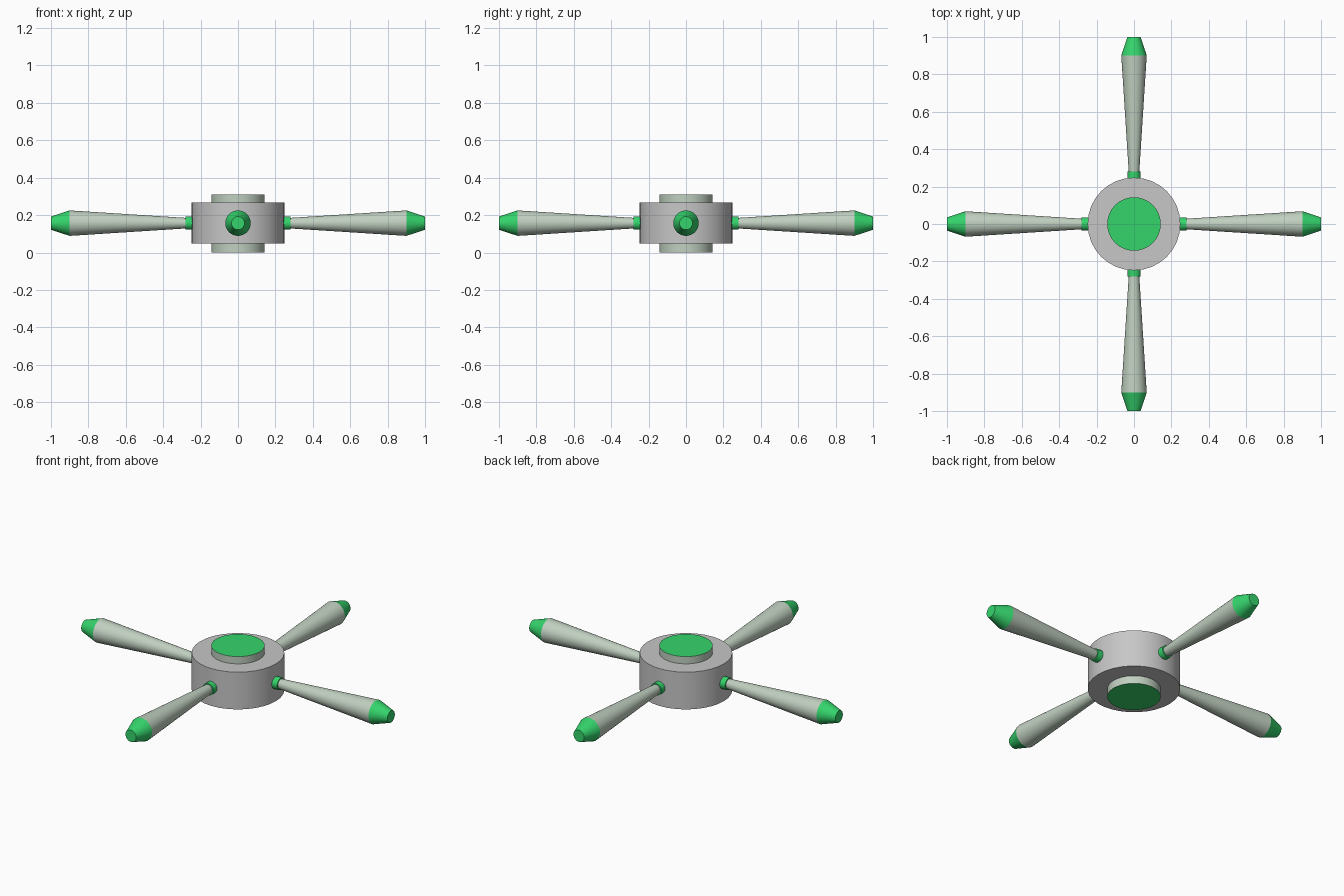
import bpy, math
from mathutils import Matrix

if "Cube" in bpy.data.objects:
    bpy.data.objects.remove(bpy.data.objects["Cube"])

SIDES = 32
MID_Z = 0.155


def material(name, rgb):
    m = bpy.data.materials.new(name)
    m.diffuse_color = (*rgb, 1)
    m.use_nodes = True
    m.node_tree.nodes["Principled BSDF"].inputs["Base Color"].default_value = m.diffuse_color
    return m


GREY = material("hub grey", (0.57, 0.57, 0.57))
PALE = material("pale grey green", (0.53, 0.63, 0.53))
GREEN = material("bright green", (0.035, 0.66, 0.15))


def lathe(name, profile, mats, matrix, sides=SIDES):
    """Spin (radius, height) points round local z; mats = start cap, each band, end cap."""
    verts, faces, idx = [], [], []
    slots = list(dict.fromkeys(mats))
    for r, h in profile:
        for i in range(sides):
            a = 2 * math.pi * i / sides
            verts.append((r * math.cos(a), r * math.sin(a), h))
    faces.append(list(range(sides))[::-1])
    idx.append(slots.index(mats[0]))
    for k in range(len(profile) - 1):
        for i in range(sides):
            j = (i + 1) % sides
            faces.append((k * sides + i, k * sides + j,
                          (k + 1) * sides + j, (k + 1) * sides + i))
            idx.append(slots.index(mats[k + 1]))
    last = (len(profile) - 1) * sides
    faces.append(list(range(last, last + sides)))
    idx.append(slots.index(mats[-1]))
    mesh = bpy.data.meshes.new(name)
    mesh.from_pydata(verts, [], faces)
    for m in slots:
        mesh.materials.append(m)
    for p, i in zip(mesh.polygons, idx):
        p.material_index = i
    ob = bpy.data.objects.new(name, mesh)
    bpy.context.collection.objects.link(ob)
    ob.matrix_world = matrix
    bpy.ops.object.select_all(action='DESELECT')
    ob.select_set(True)
    bpy.context.view_layer.objects.active = ob
    bpy.ops.object.shade_smooth_by_angle(angle=math.radians(20))
    return ob


# Central hub and the axle plug that passes through it
lathe("hub", [(0.248, 0.047), (0.248, 0.267)], [GREY] * 3, Matrix())
lathe("axle_plug", [(0.143, 0.0), (0.143, 0.31)], [GREEN, PALE, GREEN], Matrix())

# Four radial arms: collar, flared handle and tapered tip
for n, side in enumerate(("right", "back", "left", "front")):
    m = (Matrix.Translation((0, 0, MID_Z + 0.002))
         @ Matrix.Rotation(n * math.pi / 2, 4, 'Z')
         @ Matrix.Rotation(math.pi / 2, 4, 'Y'))
    lathe(side + "_collar", [(0.035, 0.235), (0.035, 0.28)], [GREEN] * 3, m)
    lathe(side + "_handle", [(0.028, 0.275), (0.068, 0.9)], [PALE] * 3, m)
    lathe(side + "_tip", [(0.068, 0.9), (0.035, 1.0)], [GREEN] * 3, m)
